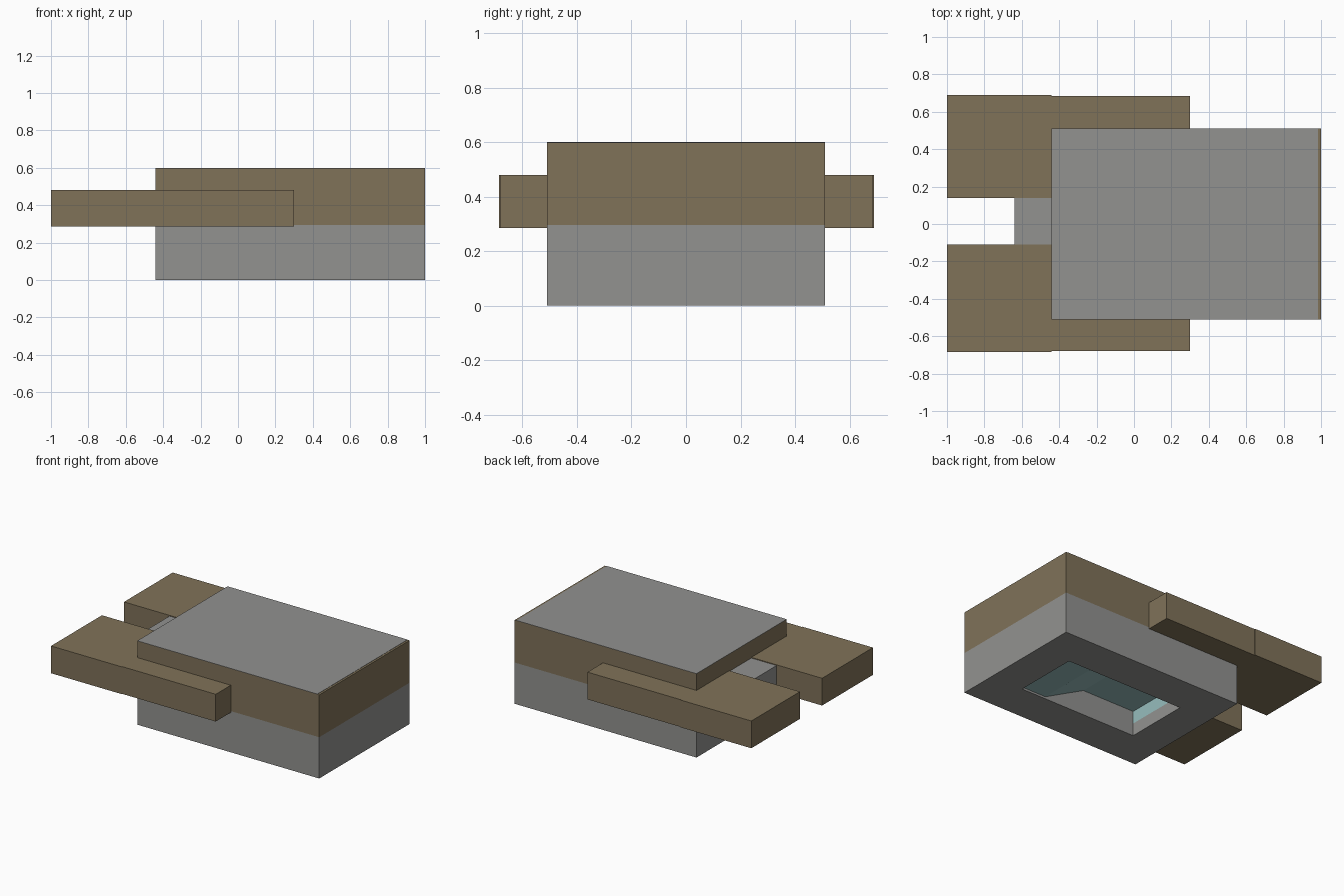
import bpy, bmesh

if "Cube" in bpy.data.objects:
    bpy.data.objects.remove(bpy.data.objects["Cube"])


def srgb(c):
    c /= 255
    return c / 12.92 if c <= 0.04045 else ((c + 0.055) / 1.055) ** 2.4


def material(name, r, g, b):
    m = bpy.data.materials.new(name)
    m.diffuse_color = (srgb(r), srgb(g), srgb(b), 1)
    m.use_nodes = True
    m.node_tree.nodes["Principled BSDF"].inputs["Base Color"].default_value = m.diffuse_color
    return m


BROWN = material("brown_cladding", 128, 114, 89)
GRAY = material("concrete_gray", 146, 146, 144)
TEAL = material("pale_teal", 150, 188, 188)


def finish(name, bm, mats):
    me = bpy.data.meshes.new(name)
    bm.to_mesh(me)
    bm.free()
    for m in mats:
        me.materials.append(m)
    ob = bpy.data.objects.new(name, me)
    bpy.context.collection.objects.link(ob)
    return ob


def box(name, x, y, z, mat):
    bm = bmesh.new()
    bmesh.ops.create_cube(bm, size=1)
    for v in bm.verts:
        v.co = [a[0] + (a[1] - a[0]) * (c + 0.5) for a, c in zip((x, y, z), v.co)]
    finish(name, bm, [mat])


# Upper storey and roof
X0, X1, Y = -0.44, 1.0, 0.51
box("upper_storey", (X0, X1), (-Y, Y), (0.295, 0.598), BROWN)
box("roof", (X0, 0.985), (-Y, Y), (0.598, 0.60), GRAY)

# Side wings: wide end blocks and narrow strips along the main volume
for side, s, inner, outer in (("north", 1, 0.14, 0.69), ("south", -1, 0.11, 0.685)):
    for part, x, a, b in (("end", (-1.0, X0), inner, outer),
                          ("side", (X0, 0.30), 0.50, outer - 0.005)):
        box(f"{side}_{part}_wing", x, sorted((s * a, s * b)), (0.285, 0.48), BROWN)

# Bridge between the wings
box("bridge", (-0.64, X0), (-0.11, 0.14), (0.285, 0.475), GRAY)

# Lower storey, open underneath to a basin with a sloping ceiling
bm = bmesh.new()


def ring(x0, x1, y0, y1, z):
    return [bm.verts.new((x, y, z)) for x, y in ((x0, y0), (x1, y0), (x1, y1), (x0, y1))]


def face(verts, index=0):
    bm.faces.new(verts).material_index = index


PX0, PX1, PY = -0.19, 0.745, 0.235
top, bottom = ring(X0, X1, -Y, Y, 0.295), ring(X0, X1, -Y, Y, 0)
hole = ring(PX0, PX1, -PY, PY, 0)
for i in range(4):
    j = (i + 1) % 4
    face([bottom[i], bottom[j], top[j], top[i]])
    face([bottom[j], bottom[i], hole[i], hole[j]])
profile = [(PX0, 0.09), (PX0, 0.18), (0.23, 0.18), (0.55, 0.015), (PX1, 0.015)]
south, north = ([bm.verts.new((x, y, z)) for x, z in profile] for y in (-PY, PY))
face([hole[0], hole[3], north[0], south[0]])
face([hole[2], hole[1], south[-1], north[-1]])
face([hole[1], hole[0]] + south)
face([hole[3], hole[2]] + north[::-1])
for i in range(len(profile) - 1):
    face([south[i], north[i], north[i + 1], south[i + 1]], 1)
finish("lower_storey", bm, [GRAY, TEAL])
